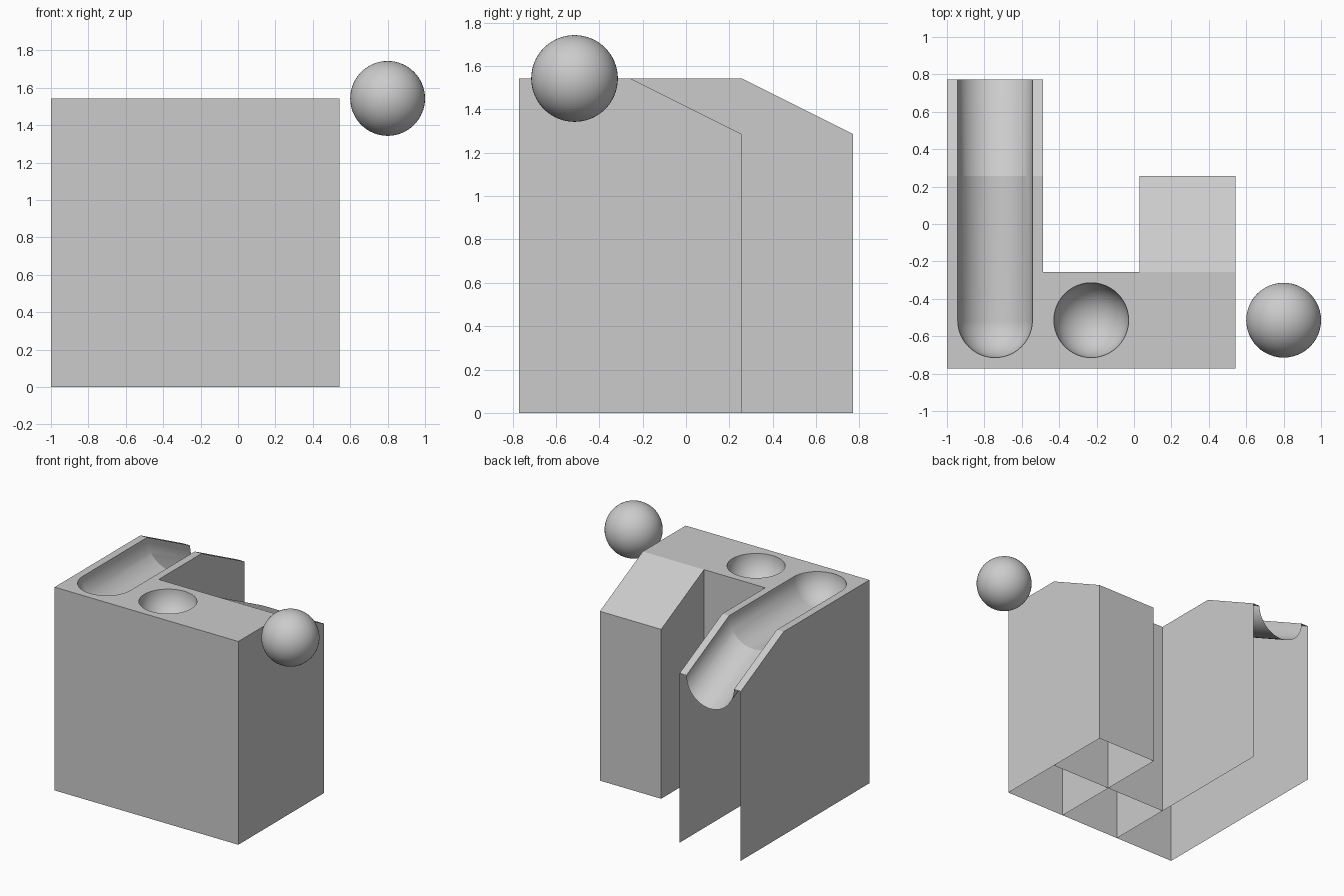
import bpy, bmesh
from math import sin, cos, pi

if "Cube" in bpy.data.objects:
    bpy.data.objects.remove(bpy.data.objects["Cube"])

U = 0.5143                 # grid cell
H = 3 * U                  # block height
LOW = H - U / 2            # height at the foot of a ramp
R = 0.2                    # ball radius
X = [-1 + U * i for i in range(4)]
Y = [-1.5 * U + U * i for i in range(4)]
CY = Y[0] + U / 2          # row of bowl, groove end and ball
SEG = 48


def finish(name, bm, smooth=False):
    bmesh.ops.remove_doubles(bm, verts=bm.verts, dist=1e-5)
    mesh = bpy.data.meshes.new(name)
    bm.to_mesh(mesh)
    bm.free()
    ob = bpy.data.objects.new(name, mesh)
    bpy.context.collection.objects.link(ob)
    if smooth:
        bpy.ops.object.select_all(action='DESELECT')
        bpy.context.view_layer.objects.active = ob
        ob.select_set(True)
        bpy.ops.object.shade_smooth_by_angle(angle=0.26)
    return ob


def sheets(name, *polys):
    bm = bmesh.new()
    for pts in polys:
        bm.faces.new([bm.verts.new(p) for p in pts])
    return finish(name, bm)


def side(x, y1, flip=False):
    """Side wall with a sloped top over its last cell."""
    pts = [(x, Y[0], 0), (x, y1, 0), (x, y1, LOW), (x, y1 - U, H), (x, Y[0], H)]
    return pts[::-1] if flip else pts


def cross(y, xa, xb, h, back=True):
    pts = [(xa, y, 0), (xb, y, 0), (xb, y, h), (xa, y, h)]
    return pts[::-1] if back else pts


def ramp(xa, xb, ya):
    return [(xa, ya, H), (xb, ya, H), (xb, ya + U, LOW), (xa, ya + U, LOW)]


# Thin walls, open underneath and at the groove's outlet
sheets("left_wall", side(X[0], Y[3], True))
sheets("groove_inner_wall", side(X[1], Y[3]))
sheets("partition_wall", side(X[2], Y[2], True))
sheets("right_wall", side(X[3], Y[2]))
sheets("front_wall", cross(Y[0], X[0], X[3], H, False))
sheets("middle_back_wall", cross(Y[1], X[1], X[3], H))
sheets("right_back_wall", cross(Y[2], X[2], X[3], LOW))

# Right column top and ramp
sheets("right_top",
       [(X[2], Y[0], H), (X[3], Y[0], H), (X[3], Y[1], H), (X[2], Y[1], H)],
       ramp(X[2], X[3], Y[1]))

# Left column rim around the groove
gx = X[0] + U / 2
half = SEG // 2
arc = [(gx + R * cos(a), CY - R * sin(a), H)
       for a in (pi * i / half for i in range(half + 1))]
sheets("groove_rim",
       [(X[0], Y[0], H), (X[1], Y[0], H), (X[1], Y[2], H), (gx + R, Y[2], H)]
       + arc + [(gx - R, Y[2], H), (X[0], Y[2], H)],
       ramp(X[0], gx - R, Y[2]), ramp(gx + R, X[1], Y[2]))

# Half-pipe groove: rounded start, level run, sloped run
rows = [(CY - R * cos(pi / 2 * i / half), R * sin(pi / 2 * i / half), H)
        for i in range(half + 1)] + [(Y[2], R, H), (Y[3], R, LOW)]
bm = bmesh.new()
grid = [[bm.verts.new((gx + r * cos(pi * j / half), y, z - r * sin(pi * j / half)))
         for j in range(half + 1)] for y, r, z in rows]
for a, b in zip(grid, grid[1:]):
    for j in range(half):
        bm.faces.new((a[j], a[j + 1], b[j + 1], b[j]))
finish("groove", bm, True)

# Middle top: square plate with a round hole
mx = X[1] + U / 2
bm = bmesh.new()
inner, outer = [], []
for i in range(SEG):
    c, s = cos(2 * pi * i / SEG), sin(2 * pi * i / SEG)
    k = U / 2 / max(abs(c), abs(s))
    inner.append(bm.verts.new((mx + R * c, CY + R * s, H)))
    outer.append(bm.verts.new((mx + k * c, CY + k * s, H)))
for i in range(SEG):
    bm.faces.new((inner[i - 1], outer[i - 1], outer[i], inner[i]))
finish("middle_top", bm)

# Bowl (lower half of a sphere, facing inward)
bm = bmesh.new()
bmesh.ops.create_uvsphere(bm, u_segments=SEG, v_segments=32, radius=R)
bmesh.ops.delete(bm, geom=[v for v in bm.verts if v.co.z > 1e-4], context='VERTS')
bmesh.ops.reverse_faces(bm, faces=bm.faces)
finish("bowl", bm, True).location = (mx, CY, H)

# Ball beside the block
bm = bmesh.new()
bmesh.ops.create_uvsphere(bm, u_segments=SEG, v_segments=32, radius=R)
finish("ball", bm, True).location = (X[3] + U / 2, CY, H)
